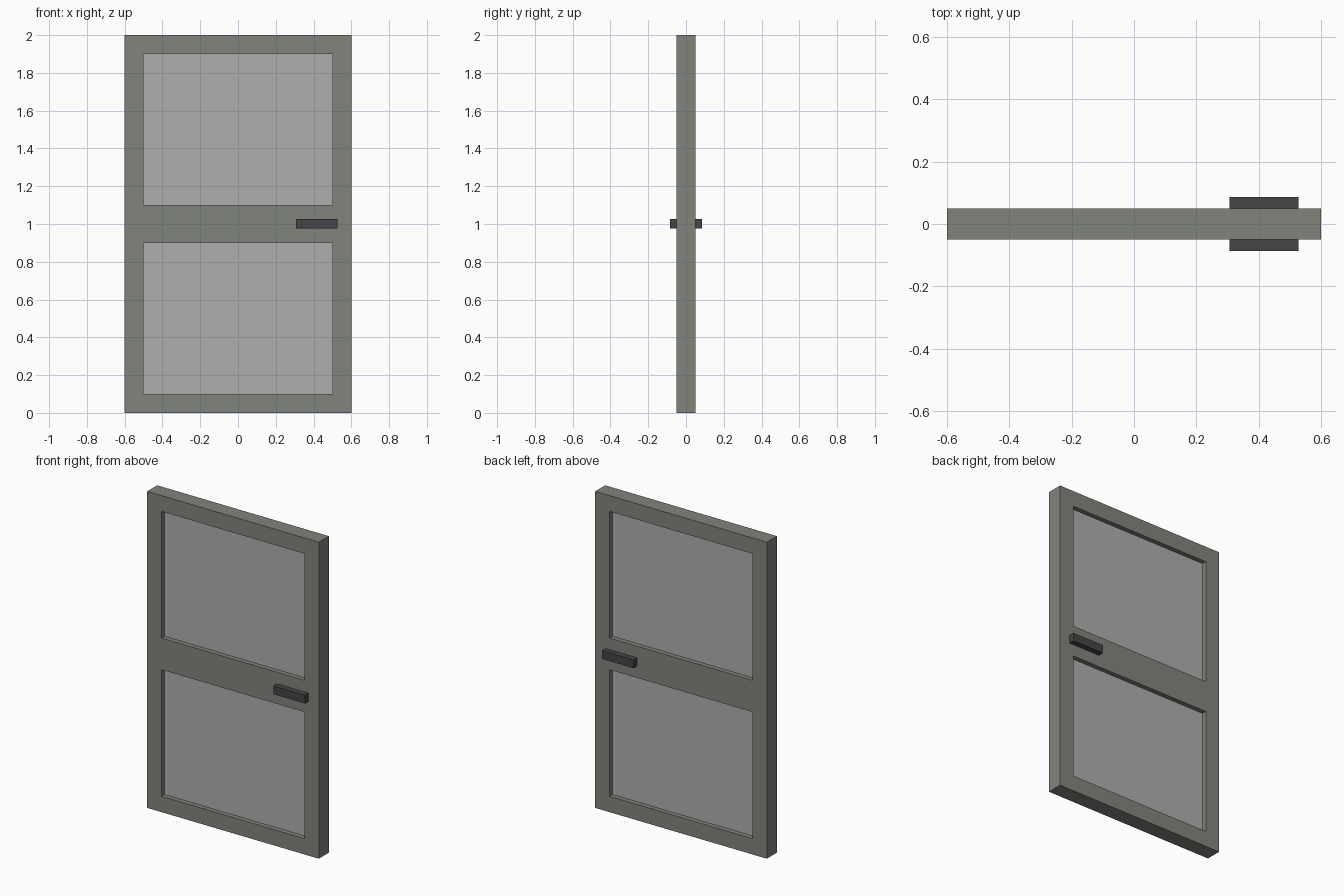
import bpy, bmesh

if "Cube" in bpy.data.objects:
    bpy.data.objects.remove(bpy.data.objects["Cube"])


def material(name, rgb):
    m = bpy.data.materials.new(name)
    m.diffuse_color = (*rgb, 1)
    m.use_nodes = True
    m.node_tree.nodes["Principled BSDF"].inputs["Base Color"].default_value = m.diffuse_color
    return m


def add_object(name, bm, mat):
    bmesh.ops.recalc_face_normals(bm, faces=bm.faces)
    mesh = bpy.data.meshes.new(name)
    bm.to_mesh(mesh)
    bm.free()
    mesh.materials.append(mat)
    ob = bpy.data.objects.new(name, mesh)
    bpy.context.collection.objects.link(ob)
    return ob


def box(name, lo, hi, mat):
    bm = bmesh.new()
    bmesh.ops.create_cube(bm, size=1)
    for v in bm.verts:
        v.co = [l if c < 0 else h for c, l, h in zip(v.co, lo, hi)]
    return add_object(name, bm, mat)


frame_mat = material("frame_grey", (0.22, 0.23, 0.20))
panel_mat = material("panel_grey", (0.43, 0.43, 0.43))
handle_mat = material("handle_dark", (0.06, 0.06, 0.06))

# Door frame: a flat grid with two openings, extruded to full thickness
xs = [-0.6, -0.5, 0.5, 0.6]
zs = [0, 0.1, 0.9, 1.1, 1.9, 2.0]
bm = bmesh.new()
verts = [[bm.verts.new((x, -0.05, z)) for x in xs] for z in zs]
for j in range(5):
    for i in range(3):
        if i == 1 and j in (1, 3):
            continue
        bm.faces.new((verts[j][i], verts[j][i + 1], verts[j + 1][i + 1], verts[j + 1][i]))
ext = bmesh.ops.extrude_face_region(bm, geom=bm.faces[:], use_keep_orig=True)
bmesh.ops.translate(bm, vec=(0, 0.1, 0),
                    verts=[g for g in ext["geom"] if isinstance(g, bmesh.types.BMVert)])
add_object("door_frame", bm, frame_mat)

# Recessed panels filling the openings
for name, z0, z1 in (("lower_panel", 0.1, 0.9), ("upper_panel", 1.1, 1.9)):
    box(name, (-0.5, -0.02, z0), (0.5, 0.02, z1), panel_mat)

# Handles on both sides
for name, y0, y1 in (("front_handle", -0.086, -0.05), ("back_handle", 0.05, 0.086)):
    box(name, (0.307, y0, 0.975), (0.528, y1, 1.027), handle_mat)
